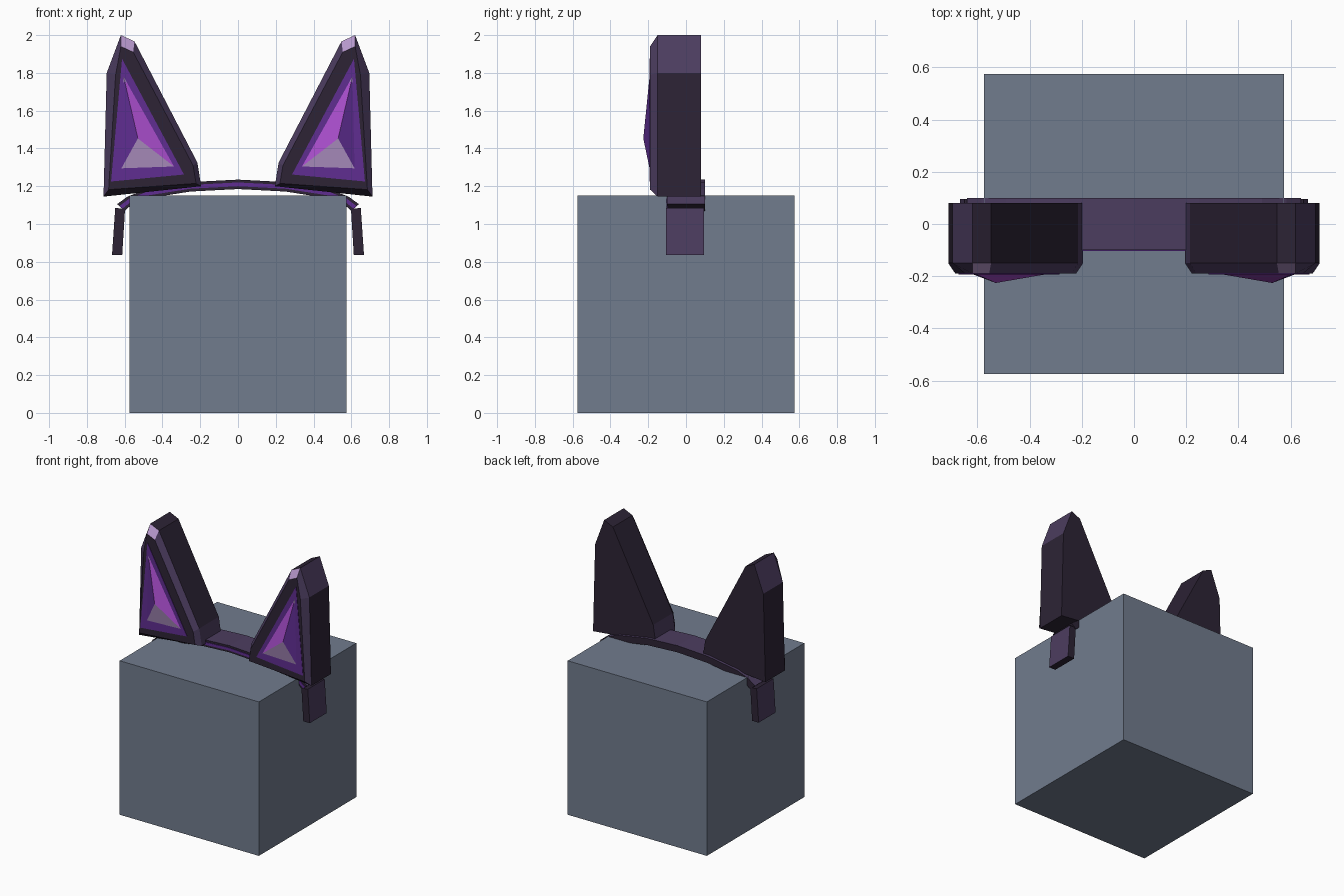
import bpy
import bmesh
from mathutils import Vector

if "Cube" in bpy.data.objects:
    bpy.data.objects.remove(bpy.data.objects["Cube"])

COLOURS = {
    "slate_grey": (0.165, 0.2, 0.27),
    "near_black_plum": (0.026, 0.017, 0.036),
    "dusky_plum": (0.072, 0.046, 0.115),
    "deep_violet": (0.115, 0.026, 0.285),
    "bright_orchid": (0.4, 0.075, 0.61),
    "pale_lilac": (0.47, 0.31, 0.6),
}
SLATE, DARK, PLUM, VIOLET, ORCHID, LILAC = range(6)
materials = []
for label, rgb in COLOURS.items():
    mat = bpy.data.materials.new(label)
    mat.use_nodes = True
    mat.diffuse_color = (*rgb, 1)
    mat.node_tree.nodes["Principled BSDF"].inputs["Base Color"].default_value = (*rgb, 1)
    materials.append(mat)


def build(name, faces, side=1):
    """Make an object from (corner points, colour) pairs, mirrored when side is -1."""
    bm = bmesh.new()
    for points, colour in faces:
        face = bm.faces.new([bm.verts.new((p[0] * side, p[1], p[2])) for p in points])
        face.material_index = colour
    bmesh.ops.remove_doubles(bm, verts=bm.verts, dist=0.0005)
    bmesh.ops.recalc_face_normals(bm, faces=bm.faces)
    mesh = bpy.data.meshes.new(name)
    bm.to_mesh(mesh)
    bm.free()
    for mat in materials:
        mesh.materials.append(mat)
    obj = bpy.data.objects.new(name, mesh)
    bpy.context.collection.objects.link(obj)


def ring(outline, y):
    return [Vector((x, y, z)) for x, z in outline]


def loft(a, b, colours):
    """Quads between two rings, one colour per edge."""
    n = len(a)
    return [((a[i], a[(i + 1) % n], b[(i + 1) % n], b[i]), colours[i]) for i in range(n)]


def strip(upper, lower, y0, y1, top_colour, body_colour):
    """A bent bar between an upper and a lower profile."""
    faces = []
    uf, ub, lf, lb = ring(upper, y0), ring(upper, y1), ring(lower, y0), ring(lower, y1)
    for i in range(len(upper) - 1):
        j = i + 1
        faces += [((uf[i], uf[j], ub[j], ub[i]), top_colour),
                  ((lf[i], lf[j], lb[j], lb[i]), body_colour),
                  ((uf[i], uf[j], lf[j], lf[i]), body_colour),
                  ((ub[i], ub[j], lb[j], lb[i]), body_colour)]
    for i in (0, -1):
        faces.append(((uf[i], ub[i], lb[i], lf[i]), body_colour))
    return faces


def between(a, b, t):
    return [(p[0] + (q[0] - p[0]) * t, p[1] + (q[1] - p[1]) * t) for p, q in zip(a, b)]


# Display block
bottom = [Vector((x, y, 0)) for x, y in ((-0.575, -0.575), (0.575, -0.575), (0.575, 0.575), (-0.575, 0.575))]
top = [p + Vector((0, 0, 1.15)) for p in bottom]
build("display_block", loft(bottom, top, [SLATE] * 4) + [(bottom, SLATE), (top, SLATE)])

# Headband with a violet inlay along its front edge
half_up = [(0, 1.235), (0.25, 1.222), (0.49, 1.182), (0.585, 1.145), (0.64, 1.105)]
half_low = [(0, 1.185), (0.25, 1.172), (0.49, 1.135), (0.56, 1.105), (0.6, 1.07)]
band_up = [(-x, z) for x, z in half_up[:0:-1]] + half_up
band_low = [(-x, z) for x, z in half_low[:0:-1]] + half_low
build("headband", strip(band_up, band_low, -0.1, 0.1, PLUM, DARK))
inlay_up, inlay_low = between(band_up, band_low, 0.3), between(band_up, band_low, 0.7)
build("headband_inlay", strip(inlay_up, inlay_low, -0.104, -0.098, VIOLET, VIOLET))

# Ear profiles: outer silhouette, bevelled front rim, inner panel
shell = [(0.712, 1.145), (0.695, 1.8), (0.62, 2.0), (0.548, 1.967), (0.215, 1.325), (0.195, 1.2)]
rim = [(0.685, 1.182), (0.648, 1.79), (0.62, 1.94), (0.555, 1.91), (0.238, 1.31), (0.222, 1.215)]
panel = [(0.672, 1.225), (0.614, 1.875), (0.286, 1.262)]

for side, word in ((1, "left"), (-1, "right")):
    # Ear shell
    back, mid, front = ring(shell, 0.08), ring(shell, -0.15), ring(rim, -0.19)
    faces = loft(back, mid, [DARK, PLUM, DARK, DARK, PLUM, DARK])
    faces += loft(mid, front, [PLUM, PLUM, LILAC, PLUM, PLUM, DARK])
    faces += [(back, DARK), (front, DARK)]
    build(word + "_ear", faces, side)

    # Violet inner panel
    p0, p1 = ring(panel, -0.187), ring(panel, -0.193)
    build(word + "_ear_panel", loft(p0, p1, [VIOLET] * 3) + [(p0, VIOLET), (p1, VIOLET)], side)

    # Faceted gem with a pale tip
    tip, outer, inner = ring([(0.608, 1.79), (0.62, 1.29), (0.333, 1.3)], -0.192)
    peak = Vector((0.53, -0.226, 1.453))
    t_out, t_in, t_peak = (tip.lerp(p, 0.1) for p in (outer, inner, peak))
    build(word + "_ear_gem", [
        ((t_out, outer, peak, t_peak), VIOLET),
        ((t_peak, peak, inner, t_in), ORCHID),
        ((outer, inner, peak), LILAC),
        ((tip, t_out, t_peak), LILAC),
        ((tip, t_peak, t_in), LILAC),
        ((tip, t_out, outer, inner, t_in), VIOLET),
    ], side)

    # Side clip hanging from the band end
    clip_out = [(0.65, 1.085), (0.667, 0.836)]
    clip_in = [(0.598, 1.08), (0.613, 0.836)]
    build(word + "_clip", strip(clip_out, clip_in, -0.105, 0.095, PLUM, DARK), side)
